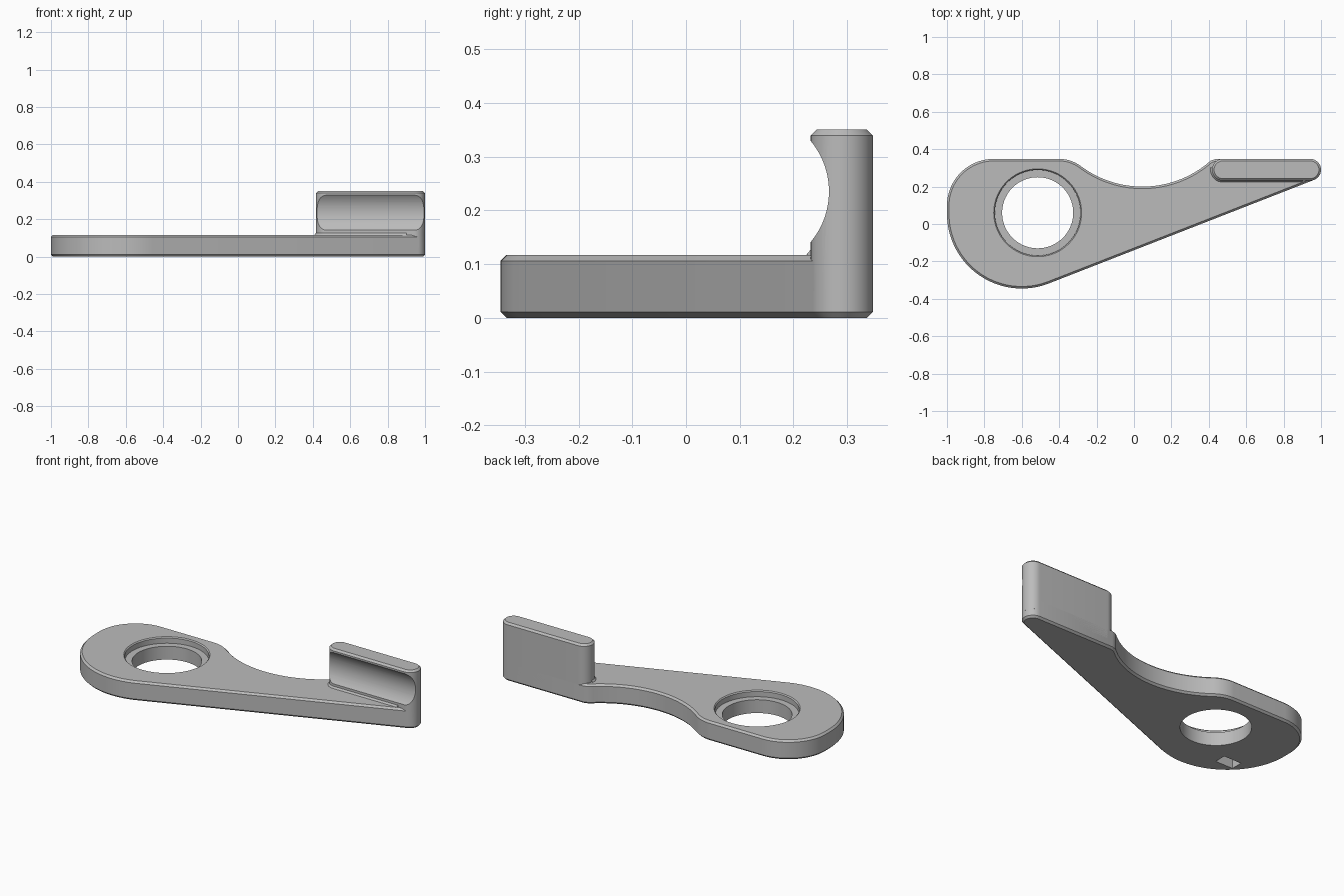
import bpy, bmesh, math
from mathutils import Vector

if "Cube" in bpy.data.objects:
    bpy.data.objects.remove(bpy.data.objects["Cube"])

grey = bpy.data.materials.new("plain grey")
grey.diffuse_color = (0.5, 0.5, 0.5, 1)
grey.use_nodes = True
grey.node_tree.nodes["Principled BSDF"].inputs["Base Color"].default_value = grey.diffuse_color
CH = 0.011            # edge chamfer
HEIGHT = 0.117        # plate thickness


def arc(cx, cy, r, a0, a1, n):
    """Points on an arc, angles in degrees."""
    return [Vector((cx + r * math.cos(math.radians(a0 + (a1 - a0) * i / n)),
                    cy + r * math.sin(math.radians(a0 + (a1 - a0) * i / n)))) for i in range(n + 1)]


def offset(pts, d):
    """Move a counter-clockwise outline outward by d."""
    out = []
    for i, p in enumerate(pts):
        e1 = (p - pts[i - 1]).normalized()
        e2 = (pts[(i + 1) % len(pts)] - p).normalized()
        n1, n2 = Vector((e1.y, -e1.x)), Vector((e2.y, -e2.x))
        out.append(p + (n1 + n2) * (d / (1 + n1.dot(n2))))
    return out


def finish(name, bm):
    bmesh.ops.recalc_face_normals(bm, faces=bm.faces)
    me = bpy.data.meshes.new(name)
    bm.to_mesh(me)
    bm.free()
    me.materials.append(grey)
    ob = bpy.data.objects.new(name, me)
    bpy.context.collection.objects.link(ob)
    return ob


def loft(name, rings):
    """Solid from stacked outlines: list of (points, z)."""
    bm = bmesh.new()
    loops = [[bm.verts.new((p.x, p.y, z)) for p in pts] for pts, z in rings]
    n = len(loops[0])
    for a, b in zip(loops, loops[1:]):
        for i in range(n):
            bm.faces.new((a[i], a[(i + 1) % n], b[(i + 1) % n], b[i]))
    bm.faces.new(loops[0][::-1])
    bm.faces.new(loops[-1])
    return finish(name, bm)


def activate(ob):
    bpy.ops.object.select_all(action='DESELECT')
    ob.select_set(True)
    bpy.context.view_layer.objects.active = ob


def cut(ob, cutter):
    m = ob.modifiers.new("cut", 'BOOLEAN')
    m.operation, m.solver, m.object = 'DIFFERENCE', 'EXACT', cutter
    activate(ob)
    bpy.ops.object.modifier_apply(modifier=m.name)
    bpy.data.objects.remove(cutter)


# Plate: rounded body, tapering arm, concave back edge (counter-clockwise)
outline = (arc(-0.6, 0.055, 0.4, 180, 291, 36)
           + arc(0.942, 0.29, 0.058, 291, 450, 16)
           + [Vector((0.44, 0.348))]
           + arc(0.045, 0.75, 0.55, -48.4, -126.8, 32)
           + arc(-0.40, 0.155, 0.193, 53.2, 90, 12)[1:]
           + arc(-0.75, 0.098, 0.25, 90, 180, 24))
inner = offset(outline, -CH)
plate = loft("plate", [(inner, 0), (outline, CH), (outline, HEIGHT - CH), (inner, HEIGHT)])

# Through hole, counterbore with chamfered rim, and underside pocket
HX, HY = -0.515, 0.06


def ring(r):
    return arc(HX, HY, r, 0, 360 * 71 / 72, 71)


cut(plate, loft("hole_cutter", [(ring(0.19), -0.1), (ring(0.19), 0.3)]))
cut(plate, loft("counterbore_cutter", [(ring(0.229), 0.08), (ring(0.229), HEIGHT - 0.006),
                                       (ring(0.235), HEIGHT), (ring(0.235), 0.2)]))
pocket = [Vector(p) for p in ((-0.86, -0.215), (-0.745, -0.215), (-0.745, -0.145), (-0.86, -0.145))]
cut(plate, loft("pocket_cutter", [(pocket, -0.05), (pocket, 0.07)]))

# Upright finger tab with rounded ends and a scooped front
tab_outline = arc(0.942, 0.29, 0.058, -90, 90, 24) + arc(0.475, 0.29, 0.058, 90, 270, 24)
tab = loft("finger_tab", [(tab_outline, 0.05), (tab_outline, 0.35 - CH),
                          (offset(tab_outline, -CH), 0.35)])
bm = bmesh.new()
sides = arc(0.119, 0.235, 0.147, 0, 360 * 95 / 96, 95)
ends = [[bm.verts.new((x, p.x, p.y)) for p in sides] for x in (0.2, 1.2)]
for i in range(96):
    j = (i + 1) % 96
    bm.faces.new((ends[0][i], ends[0][j], ends[1][j], ends[1][i]))
bm.faces.new(ends[0])
bm.faces.new(ends[1])
cut(tab, finish("scoop_cutter", bm))

# Small sloped fillet where the tab meets the plate
bm = bmesh.new()
path = [(p, (p - Vector((0.475, 0.29))).normalized()) for p in arc(0.475, 0.29, 0.058, 170, 270, 12)]
path.append((Vector((0.90, 0.232)), Vector((0, -1))))
rows = []
for p, n in path:
    rows.append([bm.verts.new((*(p + n * d), z)) for d, z in
                 ((0.01, HEIGHT - 0.002), (0, HEIGHT + 0.01), (-0.01, HEIGHT - 0.002))])
for a, b in zip(rows, rows[1:]):
    for i in range(3):
        bm.faces.new((a[i], a[(i + 1) % 3], b[(i + 1) % 3], b[i]))
bm.faces.new(rows[0])
bm.faces.new(rows[-1])
fillet = finish("tab_fillet", bm)

for ob in (plate, tab, fillet):
    activate(ob)
    bpy.ops.object.shade_smooth_by_angle(angle=math.radians(25))
